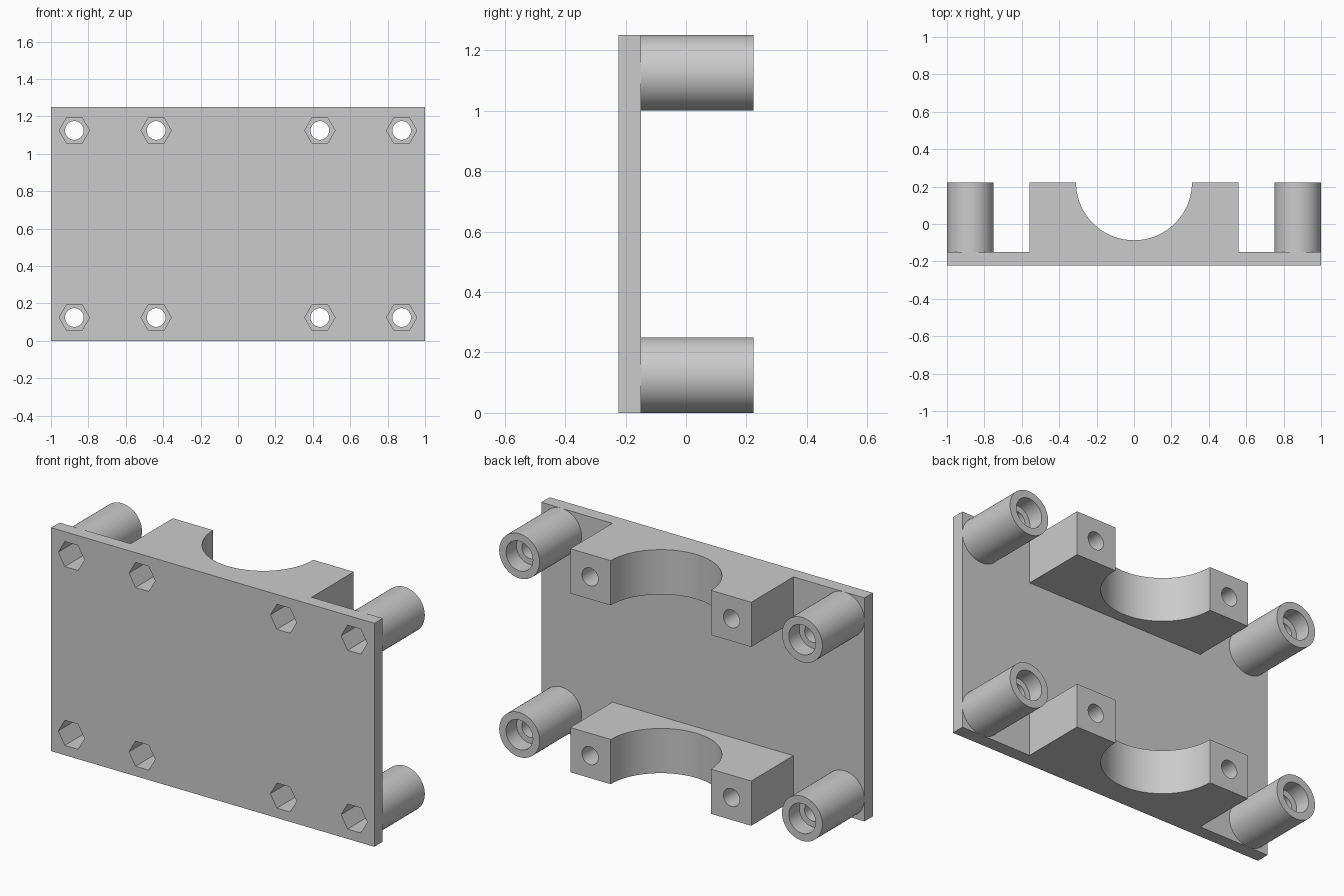
import bpy, bmesh, math
from mathutils import Matrix, Vector

cube = bpy.data.objects.get("Cube")
if cube:
    bpy.data.objects.remove(cube, do_unlink=True)

FRONT, PLATE_BACK, BACK = -0.223, -0.149, 0.223
HEIGHT = 1.25
ROWS = (0.125, 1.125)
POST_X, SCREW_X = 0.875, 0.4375

grey = bpy.data.materials.new("plain grey")
grey.use_nodes = True
grey.diffuse_color = (0.6, 0.6, 0.6, 1)
grey.node_tree.nodes["Principled BSDF"].inputs["Base Color"].default_value = (0.6, 0.6, 0.6, 1)


def finish(name, bm):
    bmesh.ops.recalc_face_normals(bm, faces=bm.faces)
    mesh = bpy.data.meshes.new(name)
    bm.to_mesh(mesh)
    bm.free()
    mesh.materials.append(grey)
    obj = bpy.data.objects.new(name, mesh)
    bpy.context.collection.objects.link(obj)
    return obj


def rods(name, xs, zs, radius, y0, y1, sides=48):
    """Cylinders or prisms lying along y, one at every x and z."""
    bm = bmesh.new()
    for x in xs:
        for z in zs:
            place = Matrix.Translation((x, (y0 + y1) / 2, z)) @ Matrix.Rotation(math.pi / 2, 4, "X")
            if sides == 6:  # points of the hexagon face sideways
                place = place @ Matrix.Rotation(math.pi / 2, 4, "Z")
            bmesh.ops.create_cone(bm, cap_ends=True, segments=sides, radius1=radius,
                                  radius2=radius, depth=y1 - y0, matrix=place)
    # make sure hexagon points lie on the x axis
    if sides == 6 and max(v.co.x for v in bm.verts) < max(xs) + radius * 0.95:
        for x in xs:
            for z in zs:
                near = [v for v in bm.verts if math.hypot(v.co.x - x, v.co.z - z) < radius * 1.1]
                bmesh.ops.rotate(bm, verts=near, cent=(x, 0, z),
                                 matrix=Matrix.Rotation(math.pi / 6, 3, "Y"))
    return finish(name, bm)


def extrude_profile(name, points, z0, z1):
    bm = bmesh.new()
    face = bm.faces.new([bm.verts.new((x, y, z0)) for x, y in points])
    top = bmesh.ops.extrude_face_region(bm, geom=[face])["geom"]
    bmesh.ops.translate(bm, vec=Vector((0, 0, z1 - z0)),
                        verts=[g for g in top if isinstance(g, bmesh.types.BMVert)])
    return finish(name, bm)


parts = []

# Mounting plate
parts.append(extrude_profile(
    "mounting_plate", [(-1, FRONT), (1, FRONT), (1, PLATE_BACK), (-1, PLATE_BACK)], 0, HEIGHT))

# Saddle brackets with a half-round seat
arc = [(0.31 * math.cos(a), BACK - 0.31 * math.sin(a))
       for a in (math.pi * i / 48 for i in range(49))]
saddle = [(-0.56, PLATE_BACK), (0.56, PLATE_BACK), (0.56, BACK)] + arc + [(-0.56, BACK)]
for label, z in zip(("lower", "upper"), ROWS):
    parts.append(extrude_profile(label + "_saddle", saddle, z - 0.125, z + 0.125))
    # Corner standoff posts
    for side, x in (("left", POST_X), ("right", -POST_X)):
        parts.append(rods(f"{label}_{side}_post", [x], [z], 0.125, PLATE_BACK, BACK, 64))

# Cutters: screw shafts, hexagonal nut pockets, counterbores in the posts
all_x = (-POST_X, -SCREW_X, SCREW_X, POST_X)
cutters = [
    rods("shaft_cutter", all_x, ROWS, 0.05, -0.4, 0.4),
    rods("nut_pocket_cutter", all_x, ROWS, 0.081, -0.4, -0.06, 6),
    rods("counterbore_cutter", (-POST_X, POST_X), ROWS, 0.083, 0.13, 0.4),
]

for part in parts:
    bpy.ops.object.select_all(action="DESELECT")
    part.select_set(True)
    bpy.context.view_layer.objects.active = part
    for cutter in cutters:
        mod = part.modifiers.new(cutter.name, "BOOLEAN")
        mod.operation, mod.solver, mod.object = "DIFFERENCE", "EXACT", cutter
        bpy.ops.object.modifier_apply(modifier=mod.name)
    bpy.ops.object.shade_smooth_by_angle(angle=math.radians(30))

for cutter in cutters:
    bpy.data.objects.remove(cutter, do_unlink=True)
